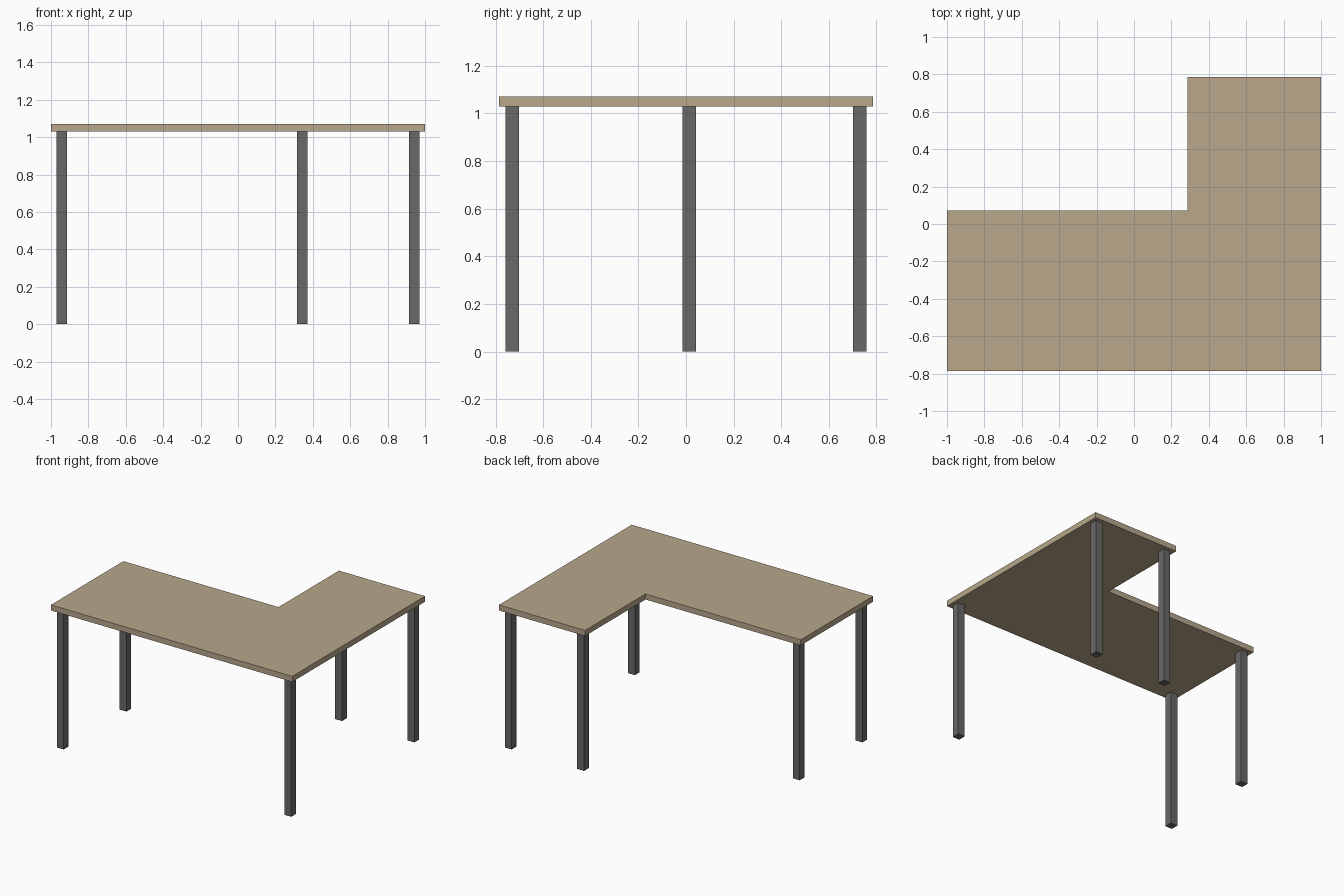
import bpy, bmesh

if "Cube" in bpy.data.objects:
    bpy.data.objects.remove(bpy.data.objects["Cube"])

HALF_X, HALF_Y = 1.0, 0.786
INNER_X, INNER_Y = 0.286, 0.071      # inside corner of the L
TOP_Z, UNDER_Z = 1.071, 1.029
LEG, INSET = 0.057, 0.0286


def material(name, color):
    mat = bpy.data.materials.new(name)
    mat.diffuse_color = (*color, 1)
    mat.use_nodes = True
    mat.node_tree.nodes["Principled BSDF"].inputs["Base Color"].default_value = mat.diffuse_color
    return mat


def prism(name, outline, z0, z1, mat):
    """Extrude a counter-clockwise outline from z0 up to z1."""
    bm = bmesh.new()
    face = bm.faces.new([bm.verts.new((x, y, z0)) for x, y in outline])
    ext = bmesh.ops.extrude_face_region(bm, geom=[face], use_keep_orig=True)
    verts = [g for g in ext["geom"] if isinstance(g, bmesh.types.BMVert)]
    bmesh.ops.translate(bm, verts=verts, vec=(0, 0, z1 - z0))
    bmesh.ops.recalc_face_normals(bm, faces=bm.faces)
    mesh = bpy.data.meshes.new(name)
    bm.to_mesh(mesh)
    bm.free()
    mesh.materials.append(mat)
    obj = bpy.data.objects.new(name, mesh)
    bpy.context.collection.objects.link(obj)
    return obj


wood = material("wood", (0.48, 0.39, 0.26))
metal = material("dark_metal", (0.14, 0.14, 0.14))

# L-shaped desktop
prism("desktop", [(-HALF_X, -HALF_Y), (HALF_X, -HALF_Y), (HALF_X, HALF_Y),
                  (INNER_X, HALF_Y), (INNER_X, INNER_Y), (-HALF_X, INNER_Y)],
      UNDER_Z, TOP_Z, wood)

# Square legs inset from the five outer corners
d = INSET + LEG / 2
h = LEG / 2
legs = {
    "front_left_leg": (-HALF_X + d, -HALF_Y + d),
    "front_right_leg": (HALF_X - d, -HALF_Y + d),
    "back_right_leg": (HALF_X - d, HALF_Y - d),
    "wing_inner_leg": (INNER_X + d, HALF_Y - d),
    "back_left_leg": (-HALF_X + d, INNER_Y - d),
}
for name, (x, y) in legs.items():
    prism(name, [(x - h, y - h), (x + h, y - h), (x + h, y + h), (x - h, y + h)],
          0, UNDER_Z, metal)
